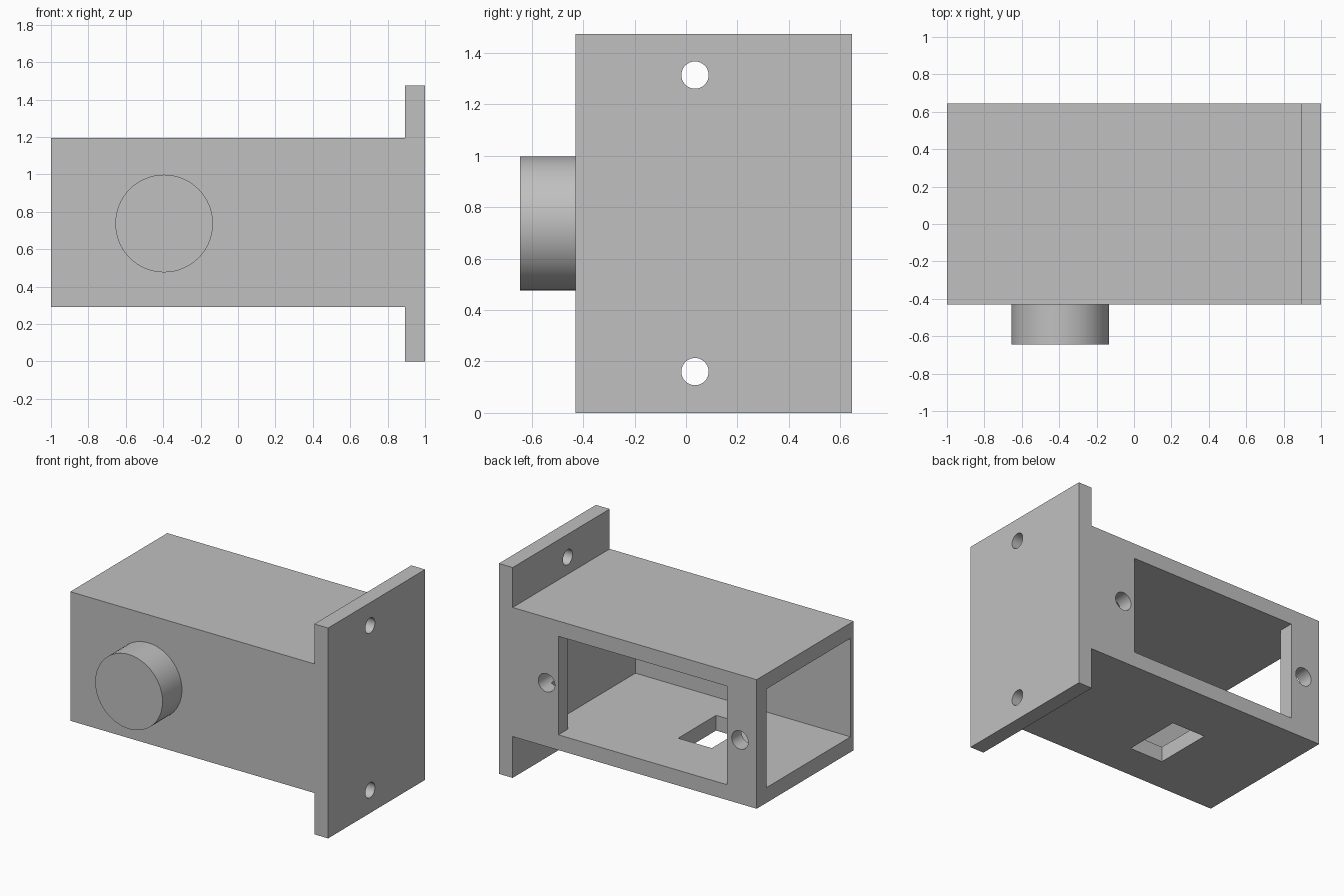
import bpy
import math

default_cube = bpy.data.objects.get("Cube")
if default_cube:
    bpy.data.objects.remove(default_cube, do_unlink=True)

grey = bpy.data.materials.new("plain_grey")
grey.use_nodes = True
GREY = (0.53, 0.53, 0.53, 1)
grey.diffuse_color = GREY
grey.node_tree.nodes["Principled BSDF"].inputs["Base Color"].default_value = GREY


def box(name, x, y, z):
    """Box from (low, high) ranges along each axis."""
    spans = (x, y, z)
    bpy.ops.mesh.primitive_cube_add(size=1, location=[(a + b) / 2 for a, b in spans])
    ob = bpy.context.object
    ob.name = name
    ob.scale = [b - a for a, b in spans]
    bpy.ops.object.transform_apply(location=False, rotation=False, scale=True)
    ob.data.materials.append(grey)
    return ob


def rod(name, centre, radius, length, axis):
    """Cylinder lying along x or y."""
    turn = (0, math.pi / 2, 0) if axis == "x" else (math.pi / 2, 0, 0)
    bpy.ops.mesh.primitive_cylinder_add(vertices=64, radius=radius, depth=length,
                                        location=centre, rotation=turn)
    ob = bpy.context.object
    ob.name = name
    ob.data.materials.append(grey)
    return ob


def activate(ob):
    bpy.ops.object.select_all(action="DESELECT")
    ob.select_set(True)
    bpy.context.view_layer.objects.active = ob


def combine(target, tool, operation="DIFFERENCE"):
    """Apply a boolean and remove its tool."""
    tool.hide_render = True
    mod = target.modifiers.new(operation.lower(), "BOOLEAN")
    mod.operation = operation
    mod.solver = "EXACT"
    mod.object = tool
    activate(target)
    bpy.ops.object.modifier_apply(modifier=mod.name)
    bpy.data.objects.remove(tool, do_unlink=True)


FRONT, BACK = -0.43, 0.645
LOW, HIGH = 0.29, 1.195
WALL = 0.107
MID_Z = (LOW + HIGH) / 2 - 0.005
PLATE_X = 0.893
INNER_Z = (LOW + WALL, HIGH - WALL)

# Housing and mounting plate, joined into one solid
housing = box("housing", (-1, 0.95), (FRONT, BACK), (LOW, HIGH))
plate = box("mounting_plate", (PLATE_X, 1), (FRONT, BACK), (0, 1.475))
combine(housing, plate, "UNION")

# Cavity open at the right end, back window and floor slot
combine(housing, box("cavity", (-1.2, 0.669), (-0.395, BACK - WALL), INNER_Z))
combine(housing, box("back_window", (-0.768, 0.538), (0.4, 0.8), INNER_Z))
combine(housing, box("floor_slot", (-0.375, -0.114), (-0.17, 0.25), (0.2, 0.5)))

# Screw holes beside the back window
for x in (-0.87, 0.63):
    combine(housing, rod("back_hole", (x, 0.62, MID_Z), 0.064, 0.38, "y"))

# Screw holes through the plate, above and below the housing
for side in (-1, 1):
    combine(housing, rod("plate_hole", (0.95, 0.035, MID_Z + side * 0.577), 0.053, 0.3, "x"))

# Round boss on the front
boss = rod("front_boss", (-0.395, -0.5325, MID_Z), 0.261, 0.225, "y")

for ob in (housing, boss):
    activate(ob)
    bpy.ops.object.shade_smooth_by_angle(angle=math.radians(30))
